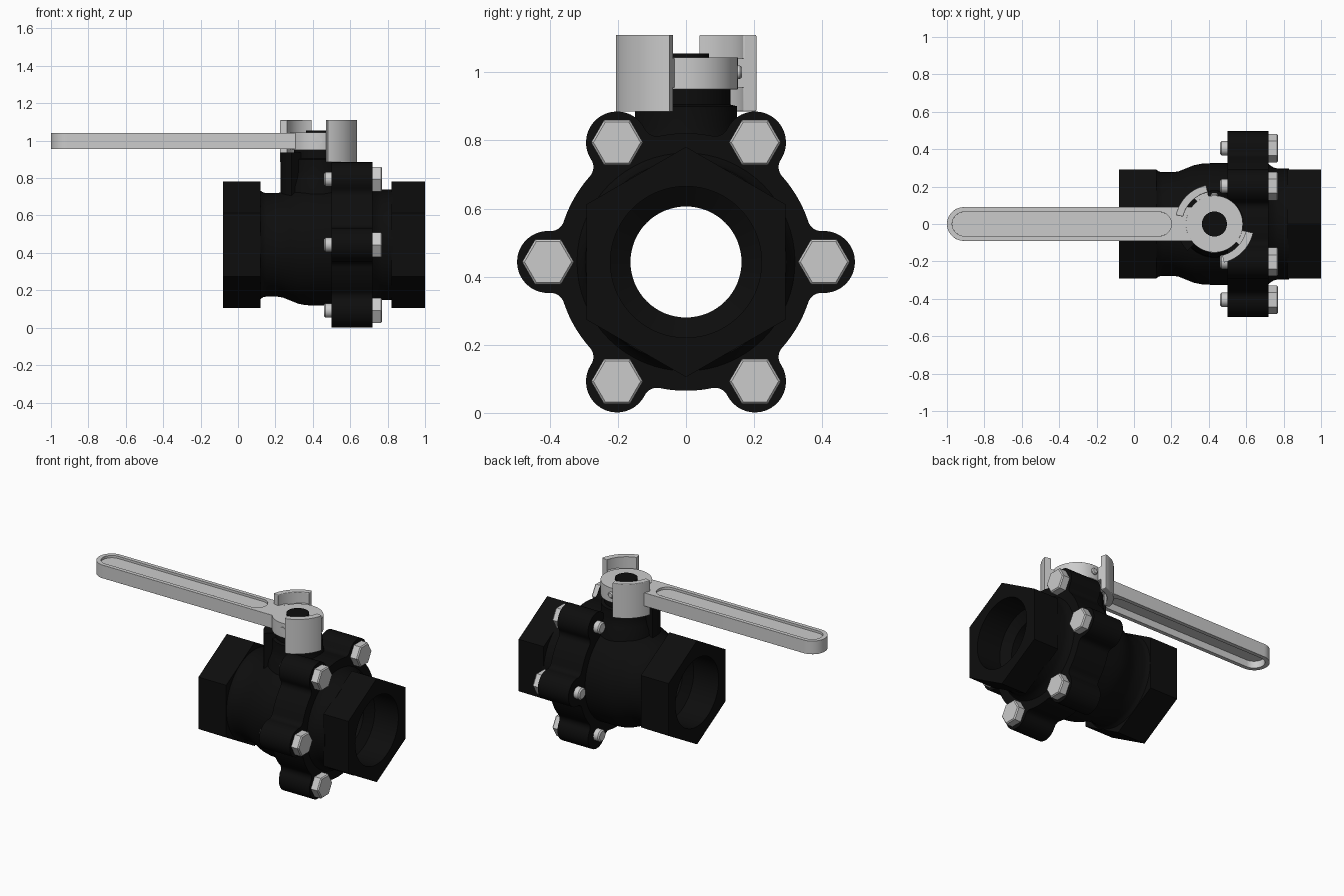
import bpy, bmesh
from math import sin, cos, pi, acos, atan2, radians, hypot
from mathutils import Matrix

if "Cube" in bpy.data.objects:
    bpy.data.objects.remove(bpy.data.objects["Cube"])

ZC = 0.443            # height of the pipe axis
SX = 0.43             # x position of the stem axis
BORE, SOCKET = 0.163, 0.222

black = bpy.data.materials.new("black_coating")
black.diffuse_color = (0.004, 0.004, 0.004, 1)
black.use_nodes = True
black.node_tree.nodes["Principled BSDF"].inputs["Base Color"].default_value = black.diffuse_color

# local frames: local z runs along the extrusion / revolution axis
PIPE = Matrix(((0, 0, 1, 0), (1, 0, 0, 0), (0, 1, 0, ZC), (0, 0, 0, 1)))
STEM = Matrix.Translation((SX, 0, 0))
WORLD = Matrix.Identity(4)


def finish(ob, mat, bevel=0):
    bpy.ops.object.select_all(action='DESELECT')
    ob.select_set(True)
    bpy.context.view_layer.objects.active = ob
    if ob.type == 'CURVE':
        bpy.ops.object.convert(target='MESH')
        ob = bpy.context.object
        bm = bmesh.new()
        bm.from_mesh(ob.data)
        bmesh.ops.remove_doubles(bm, verts=bm.verts, dist=1e-5)
        bmesh.ops.recalc_face_normals(bm, faces=bm.faces)
        bm.to_mesh(ob.data)
        bm.free()
    if mat:
        ob.data.materials.append(mat)
    bpy.ops.object.shade_smooth_by_angle(angle=radians(32))
    if bevel:
        b = ob.modifiers.new("edge_round", 'BEVEL')
        b.width, b.segments, b.limit_method = bevel, 3, 'ANGLE'
        b.angle_limit = radians(40)
    return ob


def plate(name, loops, z0, z1, frame, mat=None, bevel=0):
    """Extruded outline; extra loops become holes."""
    cu = bpy.data.curves.new(name, 'CURVE')
    cu.dimensions, cu.fill_mode, cu.extrude = '2D', 'BOTH', (z1 - z0) / 2
    for pts in loops:
        sp = cu.splines.new('POLY')
        sp.points.add(len(pts) - 1)
        for p, (x, y) in zip(sp.points, pts):
            p.co = (x, y, 0, 1)
        sp.use_cyclic_u = True
    ob = bpy.data.objects.new(name, cu)
    bpy.context.collection.objects.link(ob)
    ob.matrix_world = frame @ Matrix.Translation((0, 0, (z0 + z1) / 2))
    return finish(ob, mat, bevel)


def revolve(name, profile, frame, mat=None, seg=64, closed=False):
    """Spin (height, radius) points about the local z axis."""
    bm = bmesh.new()
    vs = [bm.verts.new((r, 0, h)) for h, r in profile]
    es = [bm.edges.new(p) for p in zip(vs, vs[1:])]
    if closed:
        es.append(bm.edges.new((vs[-1], vs[0])))
    bmesh.ops.spin(bm, geom=vs + es, cent=(0, 0, 0), axis=(0, 0, 1), angle=2 * pi, steps=seg)
    bmesh.ops.remove_doubles(bm, verts=bm.verts, dist=1e-5)
    bmesh.ops.recalc_face_normals(bm, faces=bm.faces)
    me = bpy.data.meshes.new(name)
    bm.to_mesh(me)
    bm.free()
    ob = bpy.data.objects.new(name, me)
    bpy.context.collection.objects.link(ob)
    ob.matrix_world = frame
    return finish(ob, mat)


def arc(cx, cy, r, a0, a1, n):
    return [(cx + r * cos(a0 + (a1 - a0) * i / n), cy + r * sin(a0 + (a1 - a0) * i / n))
            for i in range(n + 1)]


def circle(r, n=64, turn=0.0):
    return arc(0, 0, r, turn, turn + 2 * pi, n)[:-1]


def sector(r0, r1, d0, d1):
    a, b = radians(d0), radians(d1)
    return arc(0, 0, r1, a, b, 20) + arc(0, 0, r0, b, a, 20)


def stadium(x0, x1, r):
    return arc(x0 + r, 0, r, pi / 2, 1.5 * pi, 24) + arc(x1 - r, 0, r, -pi / 2, pi / 2, 24)


def lobed_outline(R, d, r, f):
    """Disc R with six lobes (radius r at distance d), joined by fillets f."""
    t = acos((d * d + (R + f) ** 2 - (r + f) ** 2) / (2 * d * (R + f)))
    fx, fy = (R + f) * cos(t), (R + f) * sin(t)
    s = atan2(fy, fx - d)                      # lobe tangent angle
    one = arc(d, 0, r, -s, s, 20)
    one += arc(fx, fy, f, s - pi, t - pi, 8)[1:] if s < pi else []
    one += arc(0, 0, R, t, pi / 3 - t, 10)[1:]
    gx, gy = (R + f) * cos(pi / 3 - t), (R + f) * sin(pi / 3 - t)
    lx, ly = d * cos(pi / 3), d * sin(pi / 3)
    one += arc(gx, gy, f, pi / 3 - t + pi, pi / 3 - s + pi, 8)[1:-1]
    return [(x * cos(k * pi / 3) - y * sin(k * pi / 3), x * sin(k * pi / 3) + y * cos(k * pi / 3))
            for k in range(6) for x, y in one]


# hexagonal pipe ends
for name, x0, x1 in (("left_hex_end", -0.08, 0.12), ("right_hex_end", 0.82, 1.0)):
    plate(name, [circle(0.338, 6, pi / 2), circle(SOCKET)], x0, x1, PIPE, black)

# main body, flange and end cap, all bored through
revolve("valve_body", [(0.10, SOCKET), (0.10, 0.29), (0.12, 0.29), (0.135, 0.28), (0.15, 0.277),
                       (0.21, 0.277), (0.24, 0.282), (0.28, 0.298), (0.32, 0.314), (0.36, 0.322),
                       (0.41, 0.325), (0.51, 0.325), (0.51, BORE), (0.14, BORE)],
        PIPE, black, closed=True)
plate("bolt_flange", [lobed_outline(0.378, 0.405, 0.091, 0.04), circle(BORE)], 0.50, 0.72, PIPE, black)
revolve("end_cap", [(0.71, BORE), (0.71, 0.32), (0.72, 0.32), (0.745, 0.302), (0.77, 0.296),
                    (0.83, 0.296), (0.83, SOCKET), (0.79, BORE)], PIPE, black, closed=True)

# six bolts
for k in range(6):
    a = k * pi / 3
    spot = PIPE @ Matrix.Translation((0.405 * cos(a), 0.405 * sin(a), 0))
    revolve(f"bolt_head_{k + 1}", [(0.718, 0), (0.718, 0.076), (0.764, 0.076), (0.771, 0.069), (0.771, 0)],
            spot, seg=6)
    revolve(f"bolt_shank_{k + 1}", [(0.46, 0), (0.46, 0.03), (0.468, 0.038), (0.51, 0.038), (0.51, 0)],
            spot, seg=24)

# stem boss with its stop block
revolve("stem_boss", [(0.65, 0), (0.65, 0.185), (0.76, 0.175), (0.80, 0.158), (0.84, 0.15),
                      (0.90, 0.15), (0.905, 0.13), (0.955, 0.13), (0.955, 0)], STEM, black)
plate("stop_block", [sector(0.08, 0.203, 175, 225)], 0.68, 0.937, STEM, black)
revolve("stem", [(0.9, 0), (0.9, 0.067), (1.055, 0.067), (1.055, 0)], STEM, black, seg=48)

# handle hub with two curved stop guards
plate("handle_hub", [circle(0.152)], 0.95, 1.044, STEM, bevel=0.006)
for name, a0, a1, b0, b1 in (("back_guard", 102, 167, 102, 128), ("front_guard", -76, -13, -40, -13)):
    plate(name, [sector(0.172, 0.212, a0, a1)], 0.885, 1.11, STEM, bevel=0.004)
    plate(name + "_web", [sector(0.12, 0.19, b0, b1)], 0.955, 1.04, STEM)

# grub screw crossing the hub
across = Matrix.Translation((SX, 0, 1.0)) @ Matrix.Rotation(-pi / 2, 4, 'X')
revolve("grub_screw", [(-0.156, 0), (-0.156, 0.02), (0.158, 0.02), (0.165, 0.014), (0.165, 0)],
        across, seg=24)

# lever: rounded rim around a thinner web
rim = arc(-0.91, 0, 0.09, pi / 2, 1.5 * pi, 24) + [(0.33, -0.09), (0.33, 0.09)]
slot = stadium(-0.972, 0.2, 0.064)
plate("lever_rim", [rim, slot], 0.955, 1.041, WORLD, bevel=0.012)
plate("lever_web", [stadium(-0.98, 0.21, 0.072)], 1.0, 1.026, WORLD)
